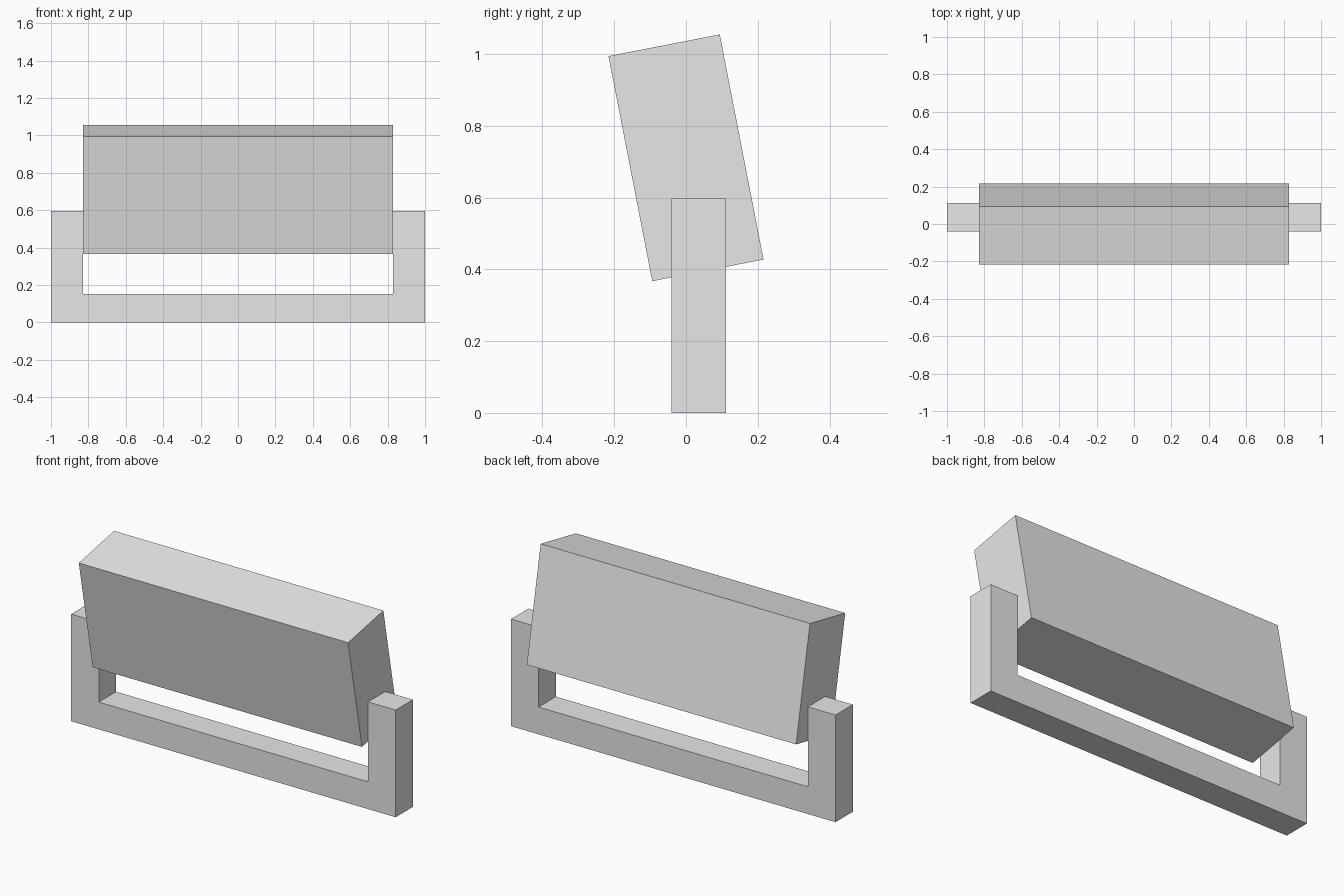
import bpy, bmesh
from math import radians
from mathutils import Matrix

default = bpy.data.objects.get("Cube")
if default:
    bpy.data.objects.remove(default, do_unlink=True)

# Single light grey material
grey = bpy.data.materials.new("light_grey")
grey.use_nodes = True
colour = (0.8, 0.8, 0.8, 1.0)
grey.diffuse_color = colour
grey.node_tree.nodes["Principled BSDF"].inputs["Base Color"].default_value = colour


def add_object(name, bm):
    bmesh.ops.recalc_face_normals(bm, faces=bm.faces)
    mesh = bpy.data.meshes.new(name)
    bm.to_mesh(mesh)
    bm.free()
    mesh.materials.append(grey)
    obj = bpy.data.objects.new(name, mesh)
    bpy.context.collection.objects.link(obj)
    return obj


# U-shaped stand: front profile extruded through its depth
outer, inner, top, rail = 1.0, 0.83, 0.597, 0.152
front, back = -0.04, 0.112
half = [(outer, 0), (outer, top), (inner, top), (inner, rail)]
profile = half + [(-x, z) for x, z in reversed(half)]
bm = bmesh.new()
face = bm.faces.new([bm.verts.new((x, front, z)) for x, z in profile])
extruded = bmesh.ops.extrude_face_region(bm, geom=[face], use_keep_orig=True)
moved = [v for v in extruded["geom"] if isinstance(v, bmesh.types.BMVert)]
bmesh.ops.translate(bm, verts=moved, vec=(0, back - front, 0))
add_object("stand", bm)

# Box held between the arms, leaning forward
bm = bmesh.new()
bmesh.ops.create_cube(bm, size=1, matrix=Matrix.Diagonal((2 * inner, 0.316, 0.639, 1)))
box = add_object("tilted_box", bm)
box.location = (0, 0, 0.711)
box.rotation_euler.x = radians(11)
